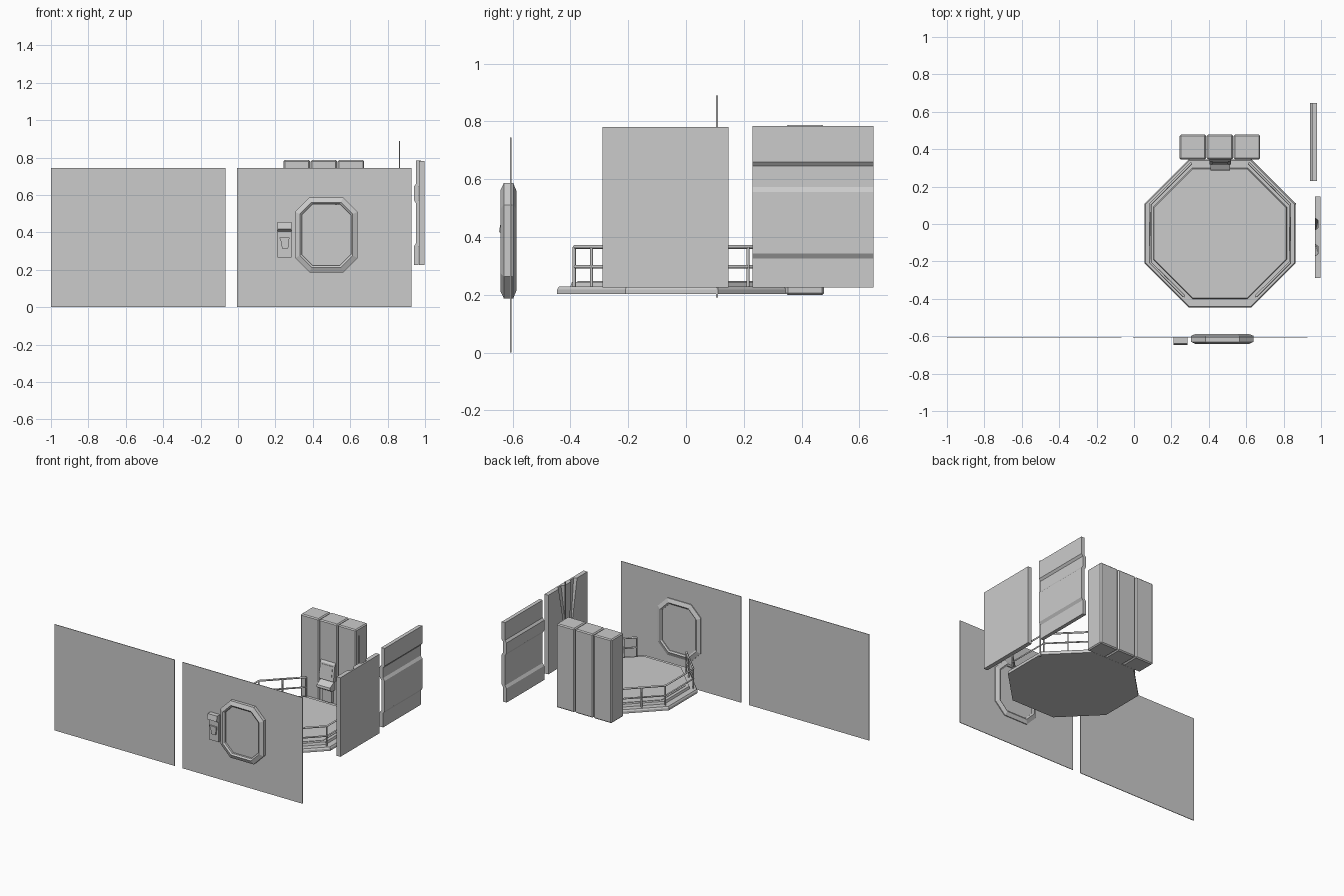
import bpy, bmesh, math
from mathutils import Vector

if "Cube" in bpy.data.objects:
    bpy.data.objects.remove(bpy.data.objects["Cube"])


def finish(name, bm, flip=False):
    bmesh.ops.remove_doubles(bm, verts=bm.verts, dist=1e-6)
    bmesh.ops.recalc_face_normals(bm, faces=bm.faces)
    if flip:
        bmesh.ops.reverse_faces(bm, faces=bm.faces)
    me = bpy.data.meshes.new(name)
    bm.to_mesh(me)
    bm.free()
    ob = bpy.data.objects.new(name, me)
    bpy.context.collection.objects.link(ob)
    return ob


def loft(name, rings, ring_shaped=False, flip=False):
    """Skin a list of equal point loops; cap the ends or close into a hoop."""
    bm = bmesh.new()
    loops = [[bm.verts.new(p) for p in r] for r in rings]
    n = len(rings[0])
    pairs = list(zip(loops, loops[1:]))
    if ring_shaped:
        pairs.append((loops[-1], loops[0]))
    else:
        bm.faces.new(loops[0])
        bm.faces.new(loops[-1])
    for a, b in pairs:
        for i in range(n):
            j = (i + 1) % n
            bm.faces.new((a[i], a[j], b[j], b[i]))
    return finish(name, bm, flip)


def box(name, x, y, z, bevel=0):
    bm = bmesh.new()
    bmesh.ops.create_cube(bm, size=1)
    for v in bm.verts:
        v.co = Vector((a + (b - a) * (c + .5) for (a, b), c in zip((x, y, z), v.co)))
    if bevel:
        bmesh.ops.bevel(bm, geom=bm.edges[:], offset=bevel, segments=1, affect='EDGES')
    return finish(name, bm)


def octagon(cx, cy, hx, hy, c):
    q = [(hx, hy - c), (hx - c, hy), (c - hx, hy), (-hx, hy - c),
         (-hx, c - hy), (c - hx, -hy), (hx - c, -hy), (hx, c - hy)]
    return [(cx + a, cy + b) for a, b in q]


def bars(name, paths, w):
    """Square bars following open paths."""
    cu = bpy.data.curves.new(name, 'CURVE')
    cu.dimensions = '3D'
    cu.bevel_depth = w
    cu.bevel_resolution = 0
    cu.use_fill_caps = True
    for pts in paths:
        s = cu.splines.new('POLY')
        s.points.add(len(pts) - 1)
        for p, co in zip(s.points, pts):
            p.co = (*co, 1)
    ob = bpy.data.objects.new(name, cu)
    bpy.context.collection.objects.link(ob)
    return ob


# flat wall panels
WY = (-.608, -.604)
box("plain_wall", (-1, -.066), WY, (0, .745))
wall = box("door_wall", (-.005, .928), WY, (0, .745))

# doorway cut through the second wall
DX, DZ = .472, .387
cut = loft("doorway_cutter", [[(a, y, b) for a, b in octagon(DX, DZ, .145, .175, .06)] for y in (-.7, -.5)])
cut.hide_render = True
mod = wall.modifiers.new("doorway", 'BOOLEAN')
mod.object = cut
mod.solver = 'EXACT'
bpy.context.view_layer.objects.active = wall
bpy.ops.object.modifier_apply(modifier="doorway")
bpy.data.objects.remove(cut)

# door frame with chamfered outer edge
prof = [(0, -.63), (.026, -.642), (.036, -.634), (.036, -.594), (.026, -.587), (0, -.598)]
loft("door_frame", [[(a, y, b) for a, b in octagon(DX, DZ, .167 - o, .2 - o, .076 - .5 * o)]
                    for o, y in prof], ring_shaped=True)

# two door leaves meeting on a stepped seam
seam = [(.465, .55), (.465, .482), (.44, .452), (.44, .33), (.465, .3), (.465, .222)]
left = [(.39, .222), (.338, .275), (.338, .498), (.39, .55)]
right = [(.554, .222), (.606, .275), (.606, .498), (.554, .55)]
for nm, side, fl in (("left_door_leaf", left, False), ("right_door_leaf", right, True)):
    loft(nm, [[(a, y, b) for a, b in seam + side] for y in (-.62, -.6)], flip=fl)

# keypad with sloped hood
side = [(-.604, .267), (-.624, .267), (-.624, .405), (-.647, .418), (-.64, .455), (-.604, .455)]
loft("keypad_body", [[(x, y, z) for y, z in side] for x in (.212, .286)])
pad = [(.222, .372), (.275, .372), (.268, .315), (.235, .315), (.232, .345)]
loft("keypad_buttons", [[(x, y, z) for x, z in pad] for y in (-.624, -.634)])

# octagonal platform with raised step
CX, CY = .46, -.05
T = 2 - math.sqrt(2)
tiers = [(.404, .203), (.404, .218), (.398, .228), (.357, .228), (.352, .244)]
loft("platform", [[(x, y, z) for x, y in octagon(CX, CY, r, r * .98, r * T)] for r, z in tiers])
inner = [(x, y) for x, y in octagon(CX, CY, .33, .325, .33 * T)]
loft("floor_plate", [[(x, y, z) for x, y in inner] for z in (.243, .247)])

# railings on both sides, open at the front
def rail(s, r, z):
    k = r * (math.sqrt(2) - 1)
    return [(CX + s * px, CY + py, z) for px, py in
            ((r - .182, -k - .182), (r, -k), (r, k), (k, r))]

bars("top_rails", [rail(s, .374, .366) for s in (-1, 1)], .007)
bars("lower_rails", [rail(s, .374, .297) for s in (-1, 1)], .006)
posts = []
for s in (-1, 1):
    a, b, c, d = [Vector(p) for p in rail(s, .374, .225)]
    for p in (a, a.lerp(b, .33), b, c, c.lerp(d, .5), d):
        posts.append([p, p + Vector((0, 0, .141))])
bars("rail_posts", posts, .006)

# tall cabinets behind the platform
for i in range(3):
    x = .244 + i * .1445
    box(f"cabinet_{i + 1}", (x, x + .141), (.345, .478), (.199, .787), .007)

# control console: pedestal, sloped desk, leaning screen
box("console_pedestal", (.425, .5), (.325, .365), (.235, .35))
desk = [(.35, .325), (.31, .325), (.285, .342), (.288, .358), (.335, .385), (.35, .385)]
loft("console_desk", [[(x, y, z) for y, z in desk] for x in (.41, .513)])
scr = [(.328, .385), (.318, .39), (.335, .5), (.347, .515), (.365, .515), (.365, .385)]
loft("console_screen", [[(x, y, z) for y, z in scr] for x in (.405, .518)])
loft("console_glass", [[(x, y, z) for y, z in
     ((.32, .405), (.317, .405), (.33, .49), (.333, .49))] for x in (.42, .503)])

# thin pole at the platform edge
box("pole", (.861, .866), (.103, .111), (.19, .89))

# corrugated panel with horizontal bands
zs = [(.784, 0), (.66, 0), (.645, -.012), (.573, -.012), (.555, 0), (.343, 0), (.325, -.012), (.226, -.012)]
outline = [(.978 + d, z) for z, d in zs] + [(.952 + d, z) for z, d in reversed(zs)]
loft("banded_panel", [[(x, y, z) for x, z in outline] for y in (.23, .648)])

# panel with two tapering grooves on its inner face
def grooved(z, c1, c2, w, d):
    pts = [(.997, -.288), (.967, -.288)]
    for c in (c2, c1):
        pts += [(.967, c - w), (.967 + d, c - w * .6), (.967 + d, c + w * .6), (.967, c + w)]
    return [(x, y, z) for x, y in pts + [(.967, .147), (.997, .147)]]

loft("grooved_panel", [grooved(.226, -.05, -.1, .008, .001), grooved(.45, -.05, -.1, .01, .003),
                       grooved(.781, 0, -.14, .033, .018)])
